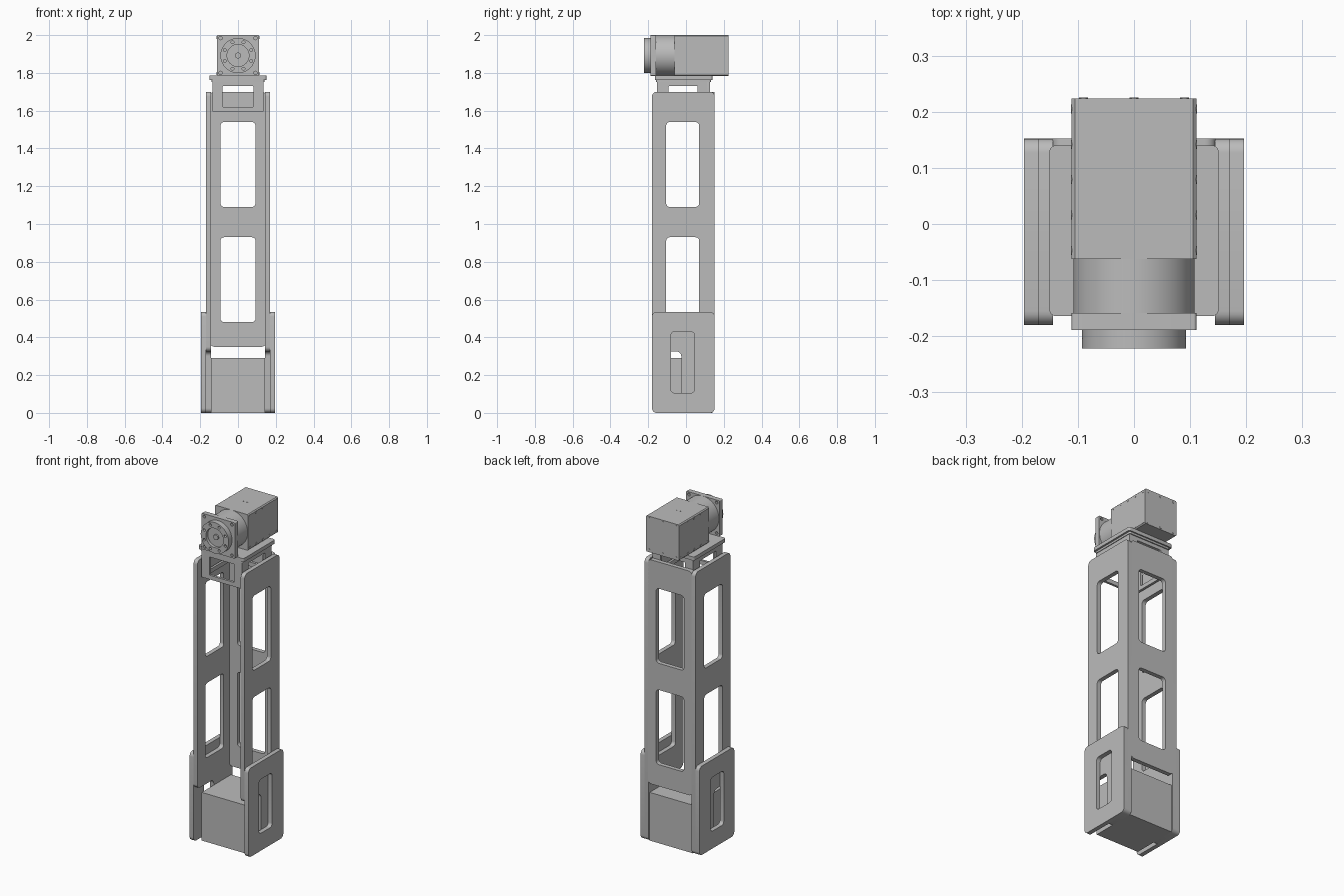
import bpy, bmesh, math
from mathutils import Matrix, Vector

old = bpy.data.objects.get("Cube")
if old:
    bpy.data.objects.remove(old, do_unlink=True)

metal = bpy.data.materials.new("plain grey metal")
metal.use_nodes = True
grey = (0.5, 0.5, 0.5, 1)
metal.diffuse_color = grey
metal.node_tree.nodes["Principled BSDF"].inputs["Base Color"].default_value = grey

# Drawing planes: columns are the directions of drawing u, drawing v and thickness
SIDE = Matrix(((0, 0, 1), (1, 0, 0), (0, 1, 0))).to_4x4()
FRONT = Matrix(((1, 0, 0), (0, 0, -1), (0, 1, 0))).to_4x4()
FLAT = Matrix.Identity(4)


def finish(name, mesh):
    obj = bpy.data.objects.new(name, mesh)
    bpy.context.collection.objects.link(obj)
    mesh.materials.clear()
    mesh.materials.append(metal)
    bpy.ops.object.select_all(action='DESELECT')
    obj.select_set(True)
    bpy.context.view_layer.objects.active = obj
    bpy.ops.object.shade_smooth_by_angle(angle=math.radians(30))
    return obj


def rounded(corners, r):
    """Round every right-angled corner of an outline."""
    out = []
    pts = [Vector(c) for c in corners]
    for i, p in enumerate(pts):
        a = (pts[i - 1] - p).normalized()
        b = (pts[(i + 1) % len(pts)] - p).normalized()
        for k in range(7):
            t = math.pi / 2 * k / 6
            out.append(p + r * (a + b) - r * (b * math.cos(t) + a * math.sin(t)))
    return out


def rect(u0, u1, v0, v1, r=0.02):
    return rounded([(u0, v0), (u1, v0), (u1, v1), (u0, v1)], r)


def circle(u, v, r, n=48):
    return [Vector((u + r * math.cos(2 * math.pi * k / n),
                    v + r * math.sin(2 * math.pi * k / n))) for k in range(n)]


def panel(name, plane, centre, thick, *outlines):
    """Plate cut from an outline, with further outlines as holes."""
    cu = bpy.data.curves.new(name, 'CURVE')
    cu.dimensions, cu.fill_mode, cu.extrude = '2D', 'BOTH', thick / 2
    for pts in outlines:
        sp = cu.splines.new('POLY')
        sp.points.add(len(pts) - 1)
        for q, p in zip(sp.points, pts):
            q.co = (p.x, p.y, 0, 1)
        sp.use_cyclic_u = True
    tmp = bpy.data.objects.new(name, cu)
    bpy.context.collection.objects.link(tmp)
    deps = bpy.context.evaluated_depsgraph_get()
    mesh = bpy.data.meshes.new_from_object(tmp.evaluated_get(deps))
    bpy.data.objects.remove(tmp, do_unlink=True)
    mesh.transform(Matrix.Translation(centre) @ plane)
    bm = bmesh.new()
    bm.from_mesh(mesh)
    bmesh.ops.remove_doubles(bm, verts=bm.verts, dist=0.0001)
    bmesh.ops.recalc_face_normals(bm, faces=bm.faces)
    bm.to_mesh(mesh)
    bm.free()
    return finish(name, mesh)


def box(name, x0, x1, y0, y1, z0, z1, bevel=0):
    bm = bmesh.new()
    bmesh.ops.create_cube(bm, size=1)
    bmesh.ops.scale(bm, verts=bm.verts, vec=(x1 - x0, y1 - y0, z1 - z0))
    bmesh.ops.translate(bm, verts=bm.verts,
                        vec=((x0 + x1) / 2, (y0 + y1) / 2, (z0 + z1) / 2))
    if bevel:
        edges = [e for e in bm.edges
                 if abs(e.verts[0].co.y - e.verts[1].co.y) > 0.01]
        bmesh.ops.bevel(bm, geom=edges, offset=bevel, segments=1, affect='EDGES')
    mesh = bpy.data.meshes.new(name)
    bm.to_mesh(mesh)
    bm.free()
    return finish(name, mesh)


# Tall channel: two side panels, joined by a back panel
windows = [(0.48, 0.93), (1.09, 1.54)]
side_outline = rounded([(-0.025, 0), (0.152, 0), (0.152, 1.7), (-0.18, 1.7),
                        (-0.18, 0.325), (-0.025, 0.325)], 0.025)
for s, side in ((1, "left"), (-1, "right")):
    panel(side + "_channel_side", SIDE, (s * 0.157, 0, 0), 0.026, side_outline,
          *[rect(-0.105, 0.07, a, b) for a, b in windows])
    # Outer foot plate with its long window
    panel(side + "_foot_plate", SIDE, (s * 0.183, 0, 0), 0.026,
          rect(-0.18, 0.152, 0, 0.535, 0.025), rect(-0.08, 0.045, 0.105, 0.43))
panel("channel_back", FRONT, (0, 0.139, 0), 0.026,
      rect(-0.146, 0.146, 0.35, 1.7, 0.02),
      *[rect(-0.093, 0.093, a, b) for a, b in windows])

# Block at the base
box("base_block", -0.144, 0.144, -0.14, 0.14, 0, 0.29)

# Windowed mounting bracket and its cap plates
for name, y in (("front", -0.147), ("back", 0.119)):
    panel(name + "_bracket_wall", FRONT, (0, y, 0), 0.014,
          rect(-0.136, 0.136, 1.595, 1.76, 0.004),
          rect(-0.082, 0.082, 1.62, 1.73, 0.004))
for s, side in ((1, "left"), (-1, "right")):
    panel(side + "_bracket_wall", SIDE, (s * 0.129, 0, 0), 0.014,
          rect(-0.154, 0.126, 1.595, 1.76, 0.004),
          rect(-0.092, 0.062, 1.62, 1.73, 0.004))
panel("lower_cap_plate", FLAT, (0, 0, 1.757), 0.012, rect(-0.14, 0.14, -0.158, 0.132, 0.01))
panel("upper_cap_plate", FLAT, (0, 0, 1.774), 0.022, rect(-0.151, 0.151, -0.164, 0.14, 0.012))

# Gearbox: rear housing, round neck, square flange, output disc
mid = 1.892
box("housing", -0.111, 0.111, -0.062, 0.224, 1.784, 2.0, 0.006)
panel("neck", FRONT, (0, -0.11, mid), 0.1, circle(0, 0, 0.108, 64))
corner_holes = [circle(u, v, 0.009, 12) for u in (-0.092, 0.092) for v in (-0.092, 0.092)]
panel("flange", FRONT, (0, -0.174, mid), 0.03, rect(-0.111, 0.111, -0.108, 0.108, 0.005),
      *corner_holes)
ring_holes = [circle(0.076 * math.cos(a), 0.076 * math.sin(a), 0.008, 12)
              for a in (math.pi * (k + 0.5) / 4 for k in range(8))]
panel("output_ring", FRONT, (0, -0.2125, mid), 0.019, circle(0, 0, 0.093, 64),
      circle(0, 0, 0.058), *ring_holes)
panel("output_disc", FRONT, (0, -0.197, mid), 0.016, circle(0, 0, 0.0925, 64))
panel("output_hub", FRONT, (0, -0.207, mid), 0.014, circle(0, 0, 0.016, 24))

# Screw heads on the housing
for z in (1.797, 1.987):
    for k in range(5):
        for s in (-1, 1):
            panel("side_screw", SIDE, (s * 0.111, -0.047 + 0.063 * k, z), 0.003,
                  circle(0, 0, 0.008, 12))
    for x in (-0.09, 0, 0.09):
        panel("rear_screw", FRONT, (x, 0.224, z), 0.003, circle(0, 0, 0.008, 12))
for x in (-0.012, 0.012):
    panel("top_screw", FLAT, (x, 0.07, 2.0), 0.002, circle(0, 0, 0.005, 12))
